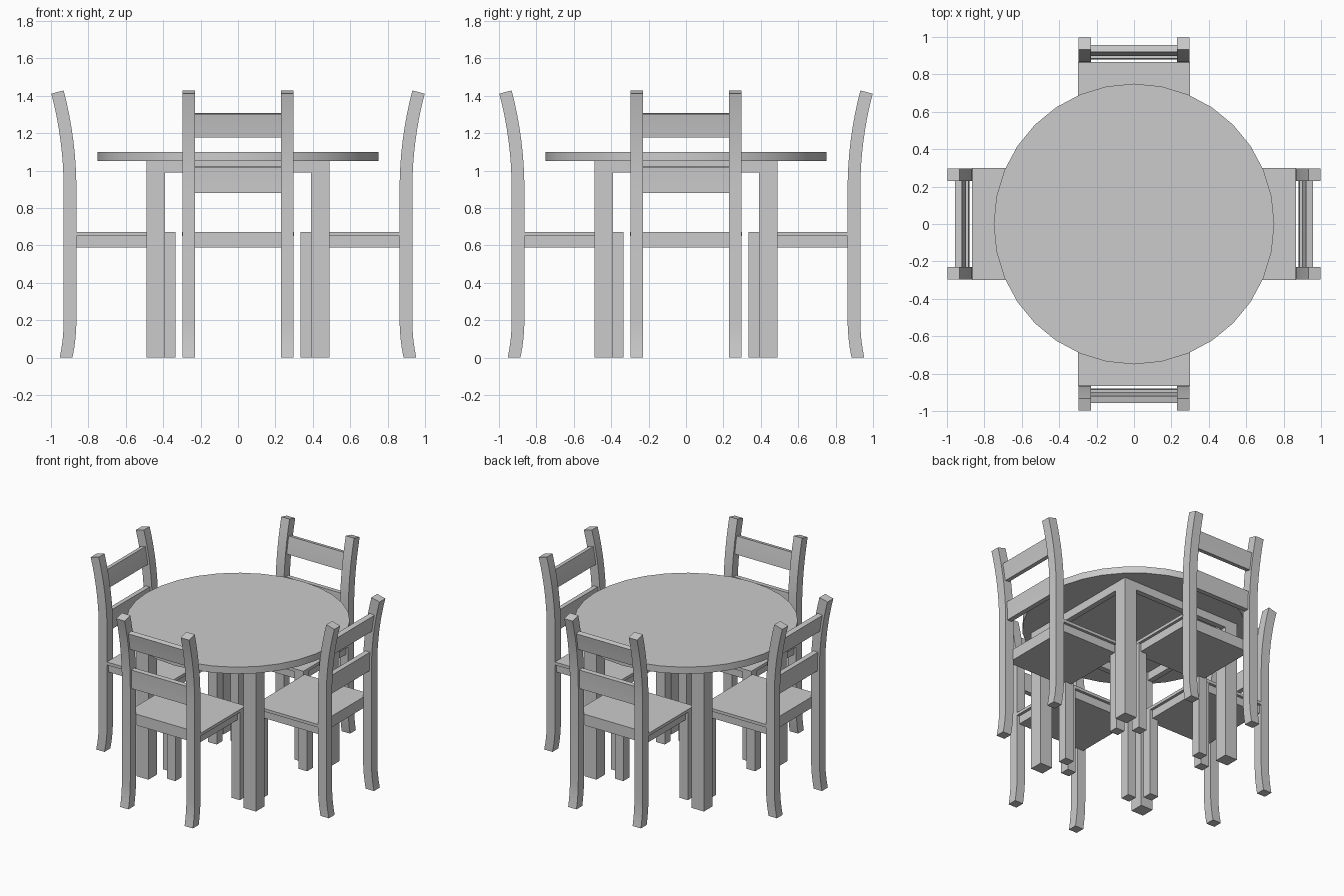
import bpy, bmesh, math
from mathutils import Matrix

if "Cube" in bpy.data.objects:
    bpy.data.objects.remove(bpy.data.objects["Cube"])

objs = []


def finish(name, bm, rot=0.0):
    """Turn a bmesh into a named object, rotated about the table centre."""
    bm.transform(Matrix.Rotation(rot, 4, 'Z'))
    bmesh.ops.recalc_face_normals(bm, faces=bm.faces)
    me = bpy.data.meshes.new(name)
    bm.to_mesh(me)
    bm.free()
    ob = bpy.data.objects.new(name, me)
    bpy.context.collection.objects.link(ob)
    objs.append(ob)


def loft(name, rings, rot=0.0):
    """Skin a run of four-cornered sections and cap both ends."""
    bm = bmesh.new()
    vs = [[bm.verts.new(p) for p in r] for r in rings]
    for a, b in zip(vs, vs[1:]):
        for i in range(4):
            j = (i + 1) % 4
            bm.faces.new((a[i], a[j], b[j], b[i]))
    bm.faces.new(vs[0][::-1])
    bm.faces.new(vs[-1])
    finish(name, bm, rot)


def box(name, x0, x1, y0, y1, z0, z1, rot=0.0):
    loft(name, [[(x0, y0, z), (x1, y0, z), (x1, y1, z), (x0, y1, z)] for z in (z0, z1)], rot)


def curved(name, x0, x1, zs, half, rot):
    """Upright part that follows the bend of the chair back."""
    rings = []
    for z in zs:
        if z > 0.9:       # backward sweep of the upper back
            r = 2.05
            a = math.asin((z - 0.9) / r)
            y = -0.898 - r * (1 - math.cos(a))
        else:             # slight kick at the foot
            a = 0.0
            y = -0.898 - 0.021 * (max(0.0, 0.2 - z) / 0.2) ** 2
        dy, dz = half * math.cos(a), half * math.sin(a)
        rings.append([(x0, y - dy, z - dz), (x1, y - dy, z - dz),
                      (x1, y + dy, z + dz), (x0, y + dy, z + dz)])
    loft(name, rings, rot)


def steps(a, b, n):
    return [a + (b - a) * i / n for i in range(n + 1)]


# Table top
bm = bmesh.new()
bmesh.ops.create_cone(bm, cap_ends=True, segments=32, radius1=0.75, radius2=0.75, depth=0.05,
                      matrix=Matrix.Translation((0, 0, 1.075)))
finish("table_top", bm)

for k in range(4):
    rot = k * math.pi / 2
    # Table leg and apron
    box("table_leg", 0.39, 0.49, -0.49, -0.39, 0, 1.05, rot)
    box("table_apron", -0.39, 0.39, -0.49, -0.45, 0.99, 1.05, rot)

    # Chair seat
    box("seat", -0.30, 0.30, -0.865, -0.335, 0.65, 0.672, rot)
    box("seat_frame", -0.28, 0.28, -0.865, -0.355, 0.59, 0.65, rot)

    # Chair legs and back posts
    for s in (-1, 1):
        x0, x1 = sorted((s * 0.23, s * 0.298))
        box("front_leg", x0, x1, -0.405, -0.335, 0, 0.65, rot)
        curved("back_post", x0, x1, steps(0, 0.2, 4) + steps(0.9, 1.42, 8), 0.034, rot)

    # Back rails
    curved("lower_rail", -0.23, 0.23, steps(0.88, 1.02, 3), 0.018, rot)
    curved("upper_rail", -0.23, 0.23, steps(1.18, 1.305, 3), 0.018, rot)

# Smooth the curves, keep the edges crisp
for ob in objs:
    ob.select_set(True)
bpy.context.view_layer.objects.active = objs[0]
bpy.ops.object.shade_smooth_by_angle(angle=math.radians(30))
